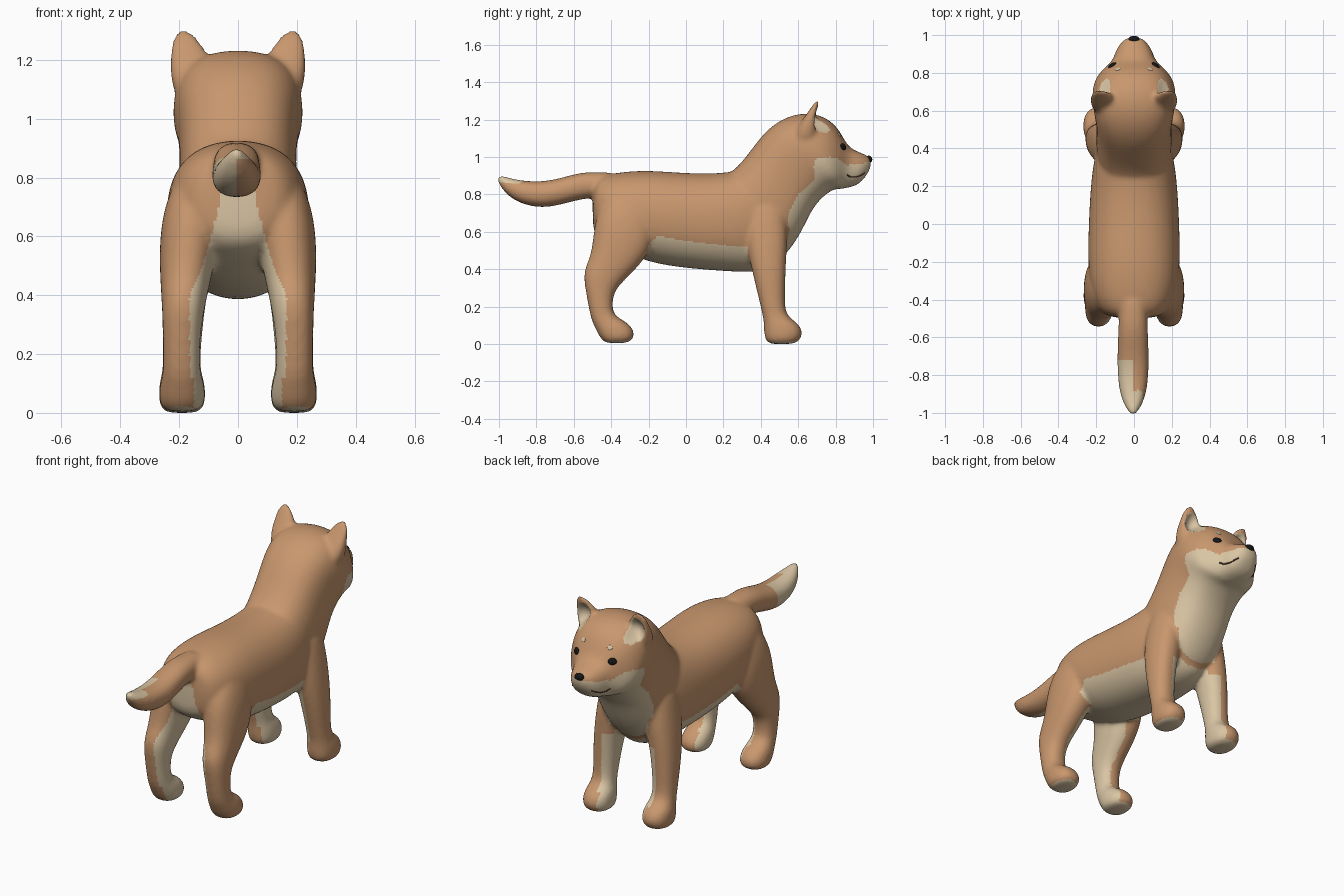
import bpy, bmesh, math
from mathutils import Vector

if "Cube" in bpy.data.objects:
    bpy.data.objects.remove(bpy.data.objects["Cube"])


def material(name, rgb):
    m = bpy.data.materials.new(name)
    m.diffuse_color = (*rgb, 1)
    m.use_nodes = True
    m.node_tree.nodes["Principled BSDF"].inputs["Base Color"].default_value = m.diffuse_color
    return m


tan = material("tan fur", (0.58, 0.31, 0.155))
cream = material("cream fur", (0.70, 0.56, 0.37))
black = material("black", (0.008, 0.008, 0.008))
dark = material("mouth brown", (0.10, 0.05, 0.03))


def loft(bm, rings, cx=0.0, n=16, power=0.88):
    """Closed tube; each ring is (y1, z1, y2, z2, half_width[, x])."""
    loops = []
    for r in rings:
        y1, z1, y2, z2, rx = r[:5]
        x0 = r[5] if len(r) > 5 else cx
        mid = Vector((x0, (y1 + y2) / 2, (z1 + z2) / 2))
        half = Vector((0, (y1 - y2) / 2, (z1 - z2) / 2))
        loop = []
        for i in range(n):
            a = math.tau * i / n
            c, s = math.cos(a), math.sin(a)
            c = math.copysign(abs(c) ** power, c)
            s = math.copysign(abs(s) ** power, s)
            loop.append(bm.verts.new(mid + half * s + Vector((rx * c, 0, 0))))
        loops.append(loop)
    for a, b in zip(loops, loops[1:]):
        for i in range(n):
            j = (i + 1) % n
            bm.faces.new((a[i], a[j], b[j], b[i]))
    bm.faces.new(loops[0][::-1])
    bm.faces.new(loops[-1])


def interp(v, pts):
    if v <= pts[0][0]:
        return pts[0][1]
    for (a, p), (b, q) in zip(pts, pts[1:]):
        if v <= b:
            return p + (q - p) * (v - a) / (b - a)
    return pts[-1][1]


bm = bmesh.new()
# Torso
loft(bm, [(-.50, .84, -.50, .64, .09), (-.47, .90, -.485, .56, .18),
          (-.35, .925, -.36, .50, .235), (-.2, .935, -.2, .43, .25),
          (0, .918, 0, .40, .245), (.2, .915, .2, .385, .235),
          (.35, .95, .36, .375, .215), (.46, .96, .47, .40, .18),
          (.54, .88, .54, .47, .11)])
# Neck, head and muzzle
loft(bm, [(.14, .86, .46, .42, .17), (.20, .90, .54, .47, .20),
          (.26, .935, .625, .60, .205), (.335, 1.025, .685, .74, .20),
          (.41, 1.13, .765, .81, .21), (.50, 1.205, .80, .825, .225),
          (.62, 1.245, .815, .825, .225), (.74, 1.225, .83, .825, .195),
          (.82, 1.155, .845, .83, .15), (.862, 1.055, .875, .835, .112),
          (.925, 1.028, .92, .85, .098), (.97, 1.01, .95, .88, .07),
          (.995, .99, .985, .93, .035)], power=.8)
# Tail
loft(bm, [(-.36, .92, -.36, .78, .07), (-.46, .92, -.45, .785, .075),
          (-.56, .922, -.56, .775, .08), (-.68, .885, -.68, .74, .085),
          (-.78, .868, -.78, .725, .085), (-.88, .875, -.89, .75, .075),
          (-.95, .89, -.965, .80, .05), (-1.01, .91, -1.015, .875, .012)], cx=-.005)
for s in (-1, 1):
    # Front legs and paws
    loft(bm, [(.52, .82, .34, .82, .07, s * .12), (.55, .62, .30, .62, .09, s * .145),
              (.535, .42, .345, .42, .078, s * .182), (.53, .26, .383, .26, .068, s * .19),
              (.53, .15, .412, .14, .063, s * .192), (.60, .115, .415, .10, .078, s * .19),
              (.63, .06, .415, .05, .082, s * .19), (.61, .012, .425, .012, .076, s * .19),
              (.57, -.005, .45, -.005, .05, s * .19)])
    # Hind legs and paws
    loft(bm, [(-.22, .84, -.40, .84, .07, s * .125), (-.15, .68, -.485, .70, .105, s * .155),
              (-.17, .53, -.50, .56, .10, s * .17), (-.25, .41, -.515, .46, .085, s * .18),
              (-.37, .305, -.555, .385, .072, s * .187), (-.392, .24, -.535, .27, .064, s * .192),
              (-.392, .15, -.51, .13, .062, s * .192), (-.315, .12, -.49, .09, .075, s * .19),
              (-.27, .065, -.47, .045, .082, s * .19), (-.28, .018, -.45, .018, .074, s * .19),
              (-.32, 0, -.43, 0, .05, s * .19)])
    # Ears
    loft(bm, [(.70, 1.05, .56, 1.05, .06, s * .15), (.705, 1.15, .585, 1.15, .073, s * .16),
              (.70, 1.22, .63, 1.21, .068, s * .165), (.705, 1.27, .668, 1.265, .048, s * .178),
              (.712, 1.305, .698, 1.305, .02, s * .187)])
bmesh.ops.recalc_face_normals(bm, faces=bm.faces)
mesh = bpy.data.meshes.new("fur_shells")
bm.to_mesh(mesh)
bm.free()
shell = bpy.data.objects.new("fur_shells", mesh)
bpy.context.collection.objects.link(shell)

# Fuse the shells into one soft skin
shell.modifiers.new("round", 'SUBSURF').levels = 2
fuse = shell.modifiers.new("fuse", 'REMESH')
fuse.mode, fuse.voxel_size = 'VOXEL', .011
soft = shell.modifiers.new("soften", 'SMOOTH')
soft.factor, soft.iterations = .5, 10
bpy.context.view_layer.update()
skin = bpy.data.meshes.new_from_object(shell.evaluated_get(bpy.context.evaluated_depsgraph_get()))
bpy.data.objects.remove(shell)

# Hollow the ear fronts, then seat the feet on the floor
for v in skin.vertices:
    x, y, z = v.co
    if z > 1.13 and y > .64 and v.normal.y > .2:
        d = math.hypot((abs(x) - .17) / .045, (z - 1.2) / .065)
        v.co.y -= .035 * max(0, 1 - d * d)
low = min(v.co.z for v in skin.vertices)
for v in skin.vertices:
    v.co.z -= low * max(0, 1 - v.co.z / .3)


def is_cream(c, n):
    x, y, z = abs(c.x), c.y, c.z
    if y < -.52 and z > .65:                                   # tail tip
        return (y < -.72 and c.x < -.005) or (y < -.88 and z > .86)
    if z > 1.13:                                               # inner ears
        return y > .64 and n.y > .1 and math.hypot((x - .17) / .047, (z - 1.2) / .068) < 1
    if y > .5 and z > .45:                                     # chest, throat and cheeks
        side = interp(z, [(.45, .52), (.7, .55), (.8, .6), (.88, .69), (.95, .68), (1, .70)])
        top = interp(y, [(.7, 1.0), (.8, 1.0), (.86, .955), (.97, .97)])
        wide = interp(z, [(.45, .11), (.62, .15), (.75, .3)])
        return y > side and z < top and x < wide
    if n.z < -.75 and z < .03:                                 # soles
        return True
    if z < .12:
        return x < .15
    if -.2 < y < .33 and z > .36:                              # belly
        return z < interp(y, [(-.2, .53), (-.15, .58), (.0, .55), (.3, .52)])
    if y <= -.2:                                               # inner hind legs and rump
        return z < .77 and x < interp(z, [(.12, .165), (.4, .165), (.5, .12), (.6, .09), (.77, .05)])
    return z < .5 and x < .175                                 # inner front legs


skin.materials.clear()
skin.materials.append(tan)
skin.materials.append(cream)
for p in skin.polygons:
    p.use_smooth = True
    p.material_index = int(is_cream(p.center, p.normal))
body = bpy.data.objects.new("dog_body", skin)
bpy.context.collection.objects.link(body)
bpy.context.view_layer.update()


def bead(name, loc, normal, size, mat):
    """Flattened ball lying on the skin."""
    bpy.ops.mesh.primitive_uv_sphere_add(segments=16, ring_count=8, location=loc)
    o = bpy.context.object
    o.name = name
    o.rotation_euler = Vector(normal).to_track_quat('Z', 'Y').to_euler()
    o.scale = size
    o.data.materials.append(mat)
    bpy.ops.object.shade_smooth()


def on_skin(start, direction):
    hit, loc, nor, _ = body.ray_cast(Vector(start), Vector(direction).normalized())
    return (loc, nor) if hit else (Vector(start), -Vector(direction))


for s, side in ((-1, "left"), (1, "right")):
    # Eyes and brow dots
    loc, nor = on_skin((s * .115, 1.5, 1.055), (0, -1, 0))
    bead(side + "_eye", loc, nor, (.024, .019, .01), black)
    loc, nor = on_skin((s * .085, 1.5, 1.12), (0, -1, 0))
    bead(side + "_brow_dot", loc, nor, (.015, .013, .004), cream)
    # Mouth line
    cu = bpy.data.curves.new(side + "_mouth", 'CURVE')
    cu.dimensions, cu.bevel_depth, cu.bevel_resolution = '3D', .004, 1
    pts = [on_skin((s * .5, y, z), (-s, 0, 0))[0] for y, z in
           ((.86, .905), (.88, .893), (.91, .893), (.935, .902), (.955, .915))]
    sp = cu.splines.new('POLY')
    sp.points.add(len(pts) - 1)
    for q, p in zip(sp.points, pts):
        q.co = (*p, 1)
    cu.materials.append(dark)
    bpy.context.collection.objects.link(bpy.data.objects.new(side + "_mouth", cu))
# Nose
bead("nose", (0, .978, .988), (0, 1, .4), (.03, .02, .018), black)
